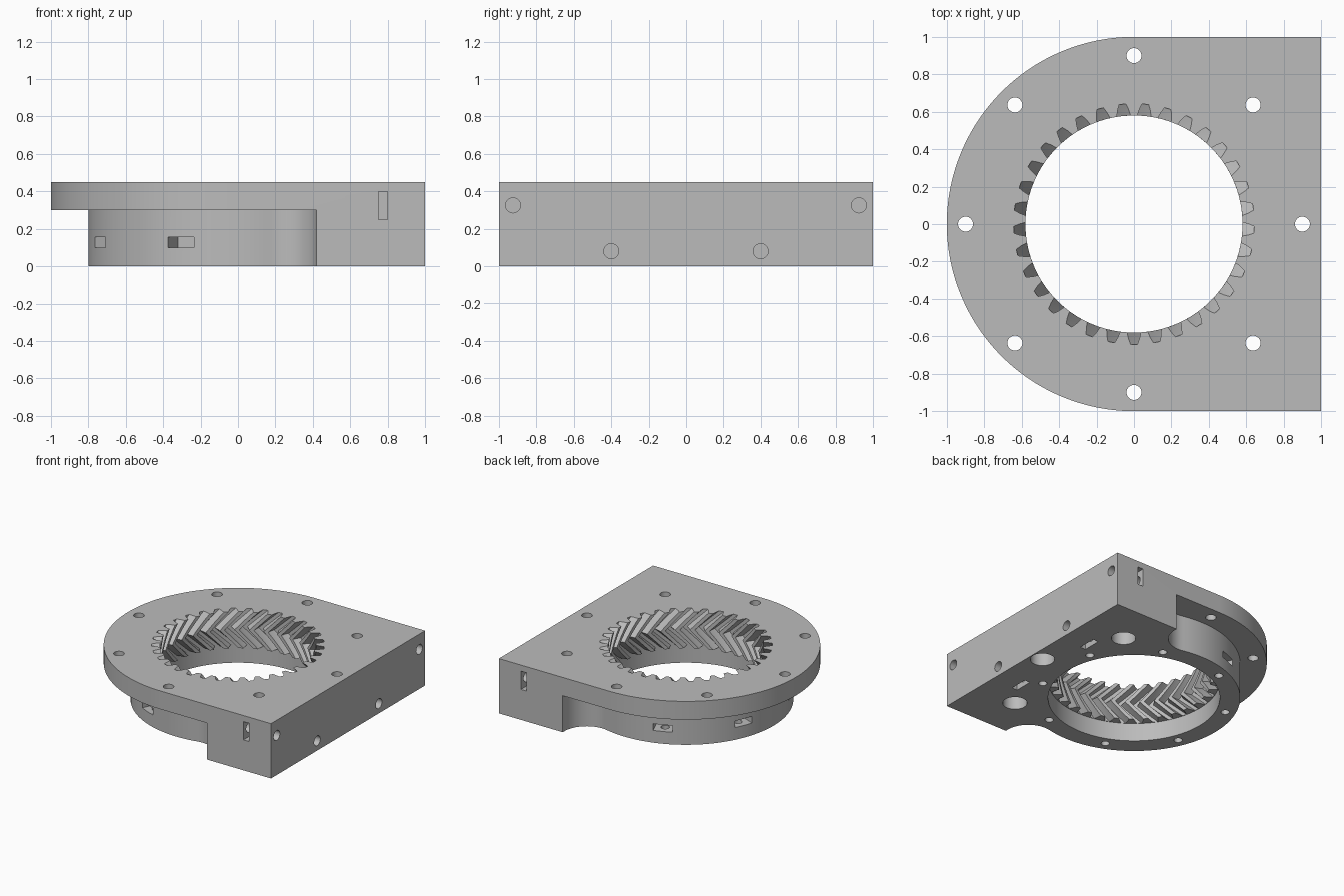
import bpy, bmesh
from math import sin, cos, pi, radians, sqrt, atan2
from mathutils import Matrix, Vector

cube = bpy.data.objects.get("Cube")
if cube:
    bpy.data.objects.remove(cube, do_unlink=True)

HEIGHT, STEP_Z, SHELF_Z = 0.45, 0.3, 0.15
RIM_R, COLLAR_R, BLOCK_X, FILLET_R = 1.0, 0.8, 0.42, 0.2
TEETH, TWIST = 33, radians(14)


def arc(cx, cy, r, a0, a1, n):
    """Points along a circular arc."""
    return [(cx + r * cos(a0 + (a1 - a0) * i / n),
             cy + r * sin(a0 + (a1 - a0) * i / n)) for i in range(n + 1)]


def loft(bm, sections):
    """Solid through a stack of (points, z) sections."""
    rings = [[bm.verts.new((x, y, z)) for x, y in pts] for pts, z in sections]
    bm.faces.new(rings[0][::-1])
    bm.faces.new(rings[-1])
    n = len(rings[0])
    for low, high in zip(rings, rings[1:]):
        for i in range(n):
            j = (i + 1) % n
            bm.faces.new((low[i], low[j], high[j], high[i]))


def rod(bm, start, end, r, n=32):
    """Cylinder between two points."""
    a, b = Vector(start), Vector(end)
    turn = (b - a).to_track_quat('Z', 'Y').to_matrix().to_4x4()
    bmesh.ops.create_cone(bm, cap_ends=True, segments=n, radius1=r, radius2=r,
                          depth=(b - a).length,
                          matrix=Matrix.Translation((a + b) / 2) @ turn)


def box(bm, centre, size, angle=0):
    """Box placed at centre, then turned around the vertical axis."""
    m = Matrix.Rotation(angle, 4, 'Z') @ Matrix.Translation(centre)
    bmesh.ops.create_cube(bm, size=1, matrix=m @ Matrix.Diagonal((*size, 1)))


def make(name, bm):
    bmesh.ops.recalc_face_normals(bm, faces=bm.faces)
    mesh = bpy.data.meshes.new(name)
    bm.to_mesh(mesh)
    bm.free()
    ob = bpy.data.objects.new(name, mesh)
    bpy.context.collection.objects.link(ob)
    return ob


def cut(target, name, bm):
    """Subtract a shape from the target and discard the cutter."""
    cutter = make(name, bm)
    cutter.hide_render = True
    mod = target.modifiers.new(name, 'BOOLEAN')
    mod.operation, mod.solver, mod.object = 'DIFFERENCE', 'EXACT', cutter
    bpy.context.view_layer.objects.active = target
    bpy.ops.object.modifier_apply(modifier=mod.name)
    bpy.data.objects.remove(cutter, do_unlink=True)


# Body: half round, half square
bm = bmesh.new()
outline = arc(0, 0, RIM_R, pi / 2, 3 * pi / 2, 96) + [(1, -1), (1, 1)]
loft(bm, [(outline, 0), (outline, HEIGHT)])
body = make("gear_housing", bm)

# Clearance below the rim, leaving a collar blended into the block
bm = bmesh.new()
fx = BLOCK_X - FILLET_R
fy = sqrt((COLLAR_R + FILLET_R) ** 2 - fx ** 2)
touch = atan2(fy, fx)
fillet = [(BLOCK_X, 1.1)] + arc(fx, fy, FILLET_R, 0, touch - pi, 20)
collar = arc(0, 0, COLLAR_R, touch, 2 * pi - touch, 80)[1:-1]
clearance = fillet + collar + [(x, -y) for x, y in reversed(fillet)]
clearance += [(-1.2, -1.1), (-1.2, 1.1)]
loft(bm, [(clearance, -0.1), (clearance, STEP_Z)])
cut(body, "clearance", bm)

# Smooth bore and the wide recesses under the block
bm = bmesh.new()
rod(bm, (0, 0, -0.1), (0, 0, SHELF_Z), 0.647, 132)
for a in (-45, 0, 45):
    x, y = 0.9 * cos(radians(a)), 0.9 * sin(radians(a))
    rod(bm, (x, y, -0.1), (x, y, STEP_Z), 0.092)
cut(body, "bore", bm)


# Herringbone ring of teeth
def gear_section(turn):
    half = [(0.58, 0.064), (0.613, 0.048), (0.643, 0.028)]
    pts = []
    for t in range(TEETH):
        mid = -pi / 2 + 2 * pi * t / TEETH + turn
        gap = [(r, -w) for r, w in half] + [(r, w) for r, w in reversed(half)]
        pts += [(r * cos(mid + w), r * sin(mid + w)) for r, w in gap]
    return pts


bm = bmesh.new()
mid_z = (SHELF_Z + HEIGHT) / 2
layers = [0.12] + [SHELF_Z + 0.03 * i for i in range(11)] + [0.48]
loft(bm, [(gear_section(TWIST * (1 - abs(z - mid_z) / (HEIGHT - mid_z))), z)
          for z in layers])
# keep the twisted walls exactly planar
bmesh.ops.triangulate(bm, faces=[f for f in bm.faces if len(f.verts) == 4])
cut(body, "teeth", bm)

# Screw holes: rim, collar underside and block end
bm = bmesh.new()
for i in range(8):
    a = i * pi / 4
    x, y = 0.9 * cos(a), 0.9 * sin(a)
    rod(bm, (x, y, -0.1), (x, y, 0.6), 0.04)
    a += pi / 8
    x, y = 0.72 * cos(a), 0.72 * sin(a)
    rod(bm, (x, y, -0.1), (x, y, 0.25), 0.032)
for side in (-1, 1):
    for y, z in ((0.925, 0.325), (0.4, 0.08)):
        rod(bm, (1.1, side * y, z), (0.68, side * y, z), 0.04)
cut(body, "screw_holes", bm)

# Nut slots in the block sides, block underside and collar
bm = bmesh.new()
for side in (-1, 1):
    box(bm, (0.775, side * 0.975, 0.325), (0.05, 0.25, 0.15))
    box(bm, (0.775, side * 0.4, 0.03), (0.05, 0.15, 0.25))
    for a in (112.5, 157.5):
        box(bm, (0.755, 0, 0.128), (0.2, 0.15, 0.055), side * radians(a))
cut(body, "nut_slots", bm)

# Grey plastic
grey = bpy.data.materials.new("grey_plastic")
grey.use_nodes = True
colour = (0.5, 0.5, 0.5, 1)
grey.diffuse_color = colour
grey.node_tree.nodes["Principled BSDF"].inputs["Base Color"].default_value = colour
body.data.materials.clear()
body.data.materials.append(grey)
for poly in body.data.polygons:
    poly.material_index = 0

bpy.ops.object.select_all(action='DESELECT')
body.select_set(True)
bpy.context.view_layer.objects.active = body
bpy.ops.object.shade_smooth_by_angle(angle=radians(25))
